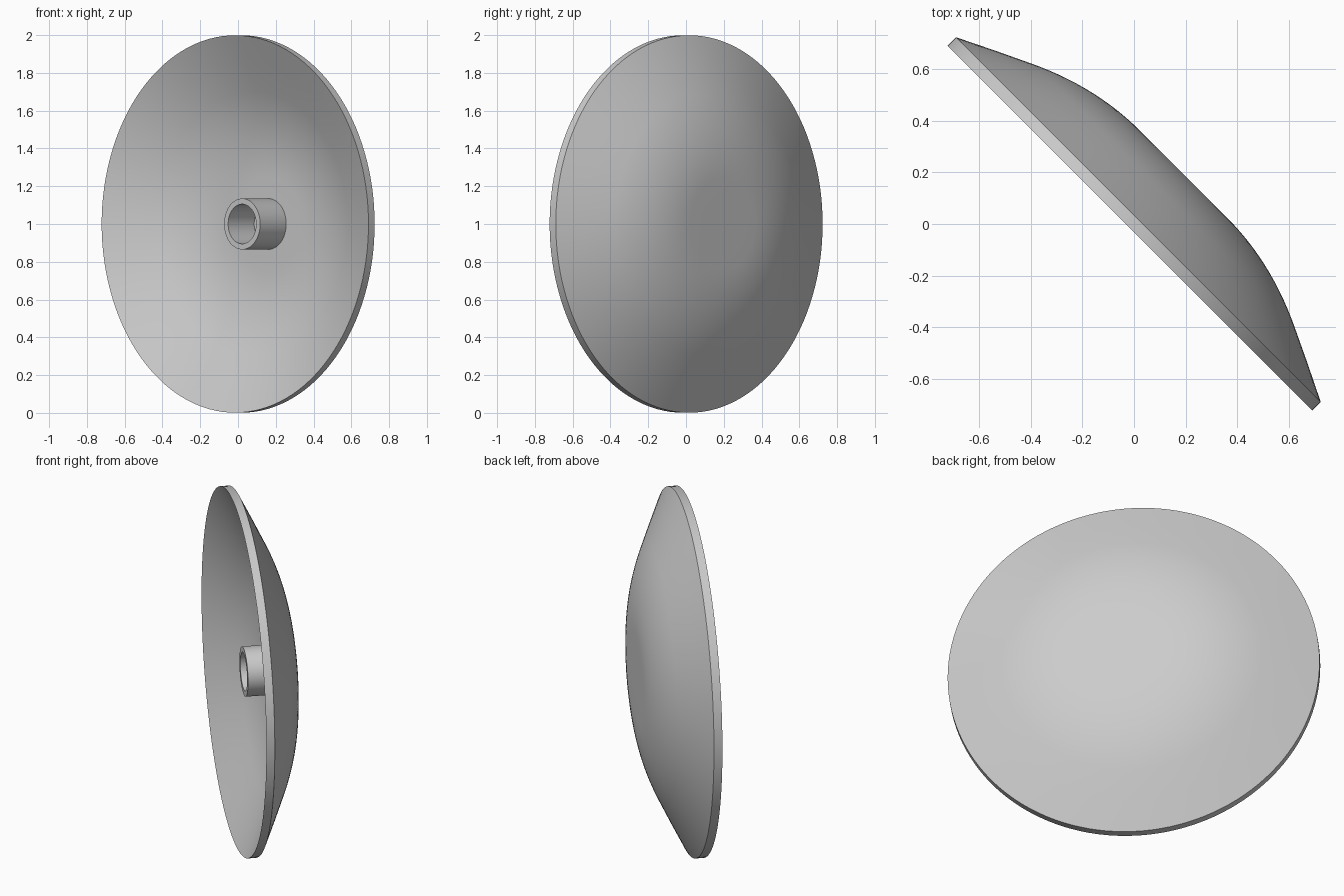
import bpy
import bmesh
from math import pi, radians
from mathutils import Matrix, Vector

old = bpy.data.objects.get("Cube")
if old:
    bpy.data.objects.remove(old, do_unlink=True)

grey = bpy.data.materials.new("light grey")
grey.use_nodes = True
colour = (0.6, 0.6, 0.6, 1)
grey.diffuse_color = colour
grey.node_tree.nodes["Principled BSDF"].inputs["Base Color"].default_value = colour

# Local z runs along the dish axis, out through its back
AXIS = Vector((1, 1, 0)).to_track_quat('Z', 'Y').to_matrix().to_4x4()
PLACE = Matrix.Translation((0, 0, 1)) @ AXIS


def lathe(name, profile, steps=128):
    """Spin a closed (radius, depth) profile about the dish axis."""
    bm = bmesh.new()
    verts = [bm.verts.new((r, 0, d)) for r, d in profile]
    edges = [bm.edges.new((a, b)) for a, b in zip(verts, verts[1:])]
    if profile[0][0] > 0:
        edges.append(bm.edges.new((verts[-1], verts[0])))
    bmesh.ops.spin(bm, geom=verts + edges, cent=(0, 0, 0), axis=(0, 0, 1),
                   angle=2 * pi, steps=steps, use_duplicate=False)
    bmesh.ops.remove_doubles(bm, verts=bm.verts, dist=0.0001)
    bmesh.ops.recalc_face_normals(bm, faces=bm.faces)
    bm.transform(PLACE)
    mesh = bpy.data.meshes.new(name)
    bm.to_mesh(mesh)
    bm.free()
    mesh.materials.append(grey)
    obj = bpy.data.objects.new(name, mesh)
    bpy.context.collection.objects.link(obj)
    bpy.ops.object.select_all(action='DESELECT')
    obj.select_set(True)
    bpy.context.view_layer.objects.active = obj
    bpy.ops.object.shade_smooth_by_angle(angle=radians(30))
    return obj


# Flat centre, rounded shoulder (a quadratic curve), nearly straight flare
FLAT, RIM, THICK = 0.272, 0.024, 0.046
shoulder = []
p0, p1, p2 = Vector((0.24, FLAT)), Vector((0.47, FLAT)), Vector((0.7, 0.168))
for i in range(13):
    t = i / 12
    shoulder.append(tuple(p0 * (1 - t) ** 2 + p1 * 2 * t * (1 - t) + p2 * t * t))
back = [(0, FLAT), (0.12, FLAT)] + shoulder + [(0.85, 0.097), (0.999, RIM)]
front = [(r, d - THICK) for r, d in reversed(back)]
lathe("dish", back + front)

# Open feed tube standing on the inside of the dish
floor = FLAT - THICK
lathe("feed_tube", [(0.135, floor + 0.01), (0.135, 0.031),
                    (0.105, 0.031), (0.105, floor + 0.01)], 64)
